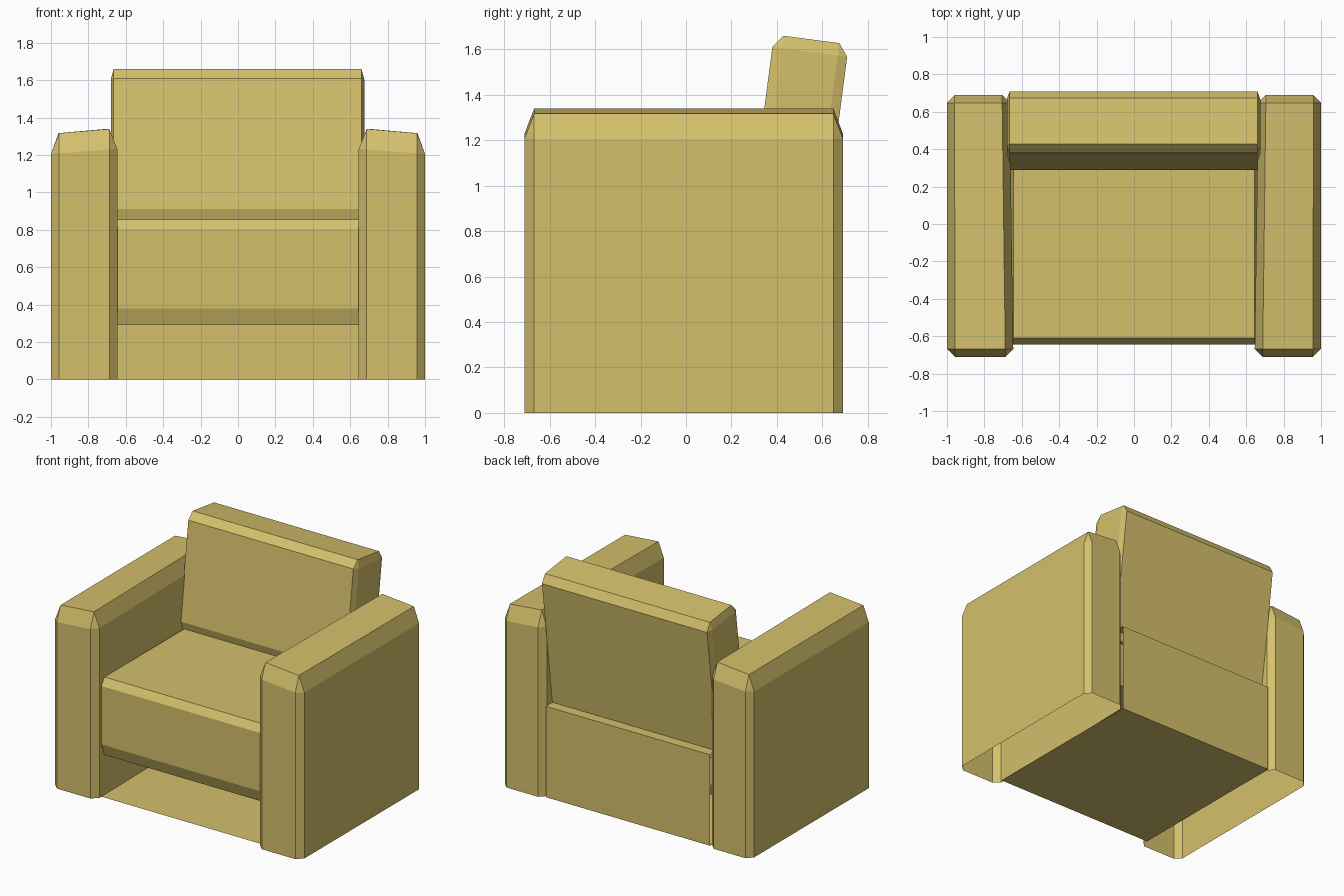
import bpy, bmesh, math
from mathutils import Matrix, Vector

if "Cube" in bpy.data.objects:
    bpy.data.objects.remove(bpy.data.objects["Cube"])

fabric = bpy.data.materials.new("mustard fabric")
fabric.diffuse_color = (0.66, 0.53, 0.15, 1)
fabric.use_nodes = True
fabric.node_tree.nodes["Principled BSDF"].inputs["Base Color"].default_value = fabric.diffuse_color


def finish(bm, name):
    me = bpy.data.meshes.new(name)
    bm.to_mesh(me)
    bm.free()
    me.materials.append(fabric)
    ob = bpy.data.objects.new(name, me)
    bpy.context.collection.objects.link(ob)
    return ob


def block(name, lo, hi, cham, cz_low, shape=None, open_bottom=False):
    """Chamfered box: hull of three inset points per corner, reshaped by shape()."""
    bm = bmesh.new()
    for i in range(8):
        up = bool(i & 4)
        c = Vector((hi[0] if i & 1 else lo[0], hi[1] if i & 2 else lo[1], hi[2] if up else lo[2]))
        dx = -cham[0] if i & 1 else cham[0]
        dy = -cham[1] if i & 2 else cham[1]
        dz = -cham[2] if up else cz_low
        for off in ((dx, dy, 0), (0, dy, dz), (dx, 0, dz)):
            p = c + Vector(off)
            bm.verts.new(shape(p) if shape else p)
    bmesh.ops.convex_hull(bm, input=bm.verts[:])
    bmesh.ops.delete(bm, geom=[v for v in bm.verts if not v.link_faces], context='VERTS')
    bmesh.ops.recalc_face_normals(bm, faces=bm.faces[:])
    if open_bottom:
        low = [f for f in bm.faces if all(v.co.z < 1e-4 for v in f.verts)]
        bmesh.ops.delete(bm, geom=low, context='FACES')
    bmesh.ops.dissolve_limit(bm, angle_limit=math.radians(2), verts=bm.verts[:], edges=bm.edges[:])
    return finish(bm, name)


# Arms: inner wall splays slightly to the back, top slopes down outward
def arm_shape(side):
    def shape(p):
        x = p.x + 0.02 * (p.y + 0.7) / 1.4 * (1 - p.x) / 0.355
        z = p.z - 0.085 * (p.x - 0.68) * p.z / 1.34
        return Vector((side * x, p.y, z))
    return shape


for side, name in ((-1, "left_arm"), (1, "right_arm")):
    block(name, (0.645, -0.71, 0), (1, 0.69, 1.34), (0.043, 0.042, 0.11), 0,
          arm_shape(side), open_bottom=True)

# Seat cushion
block("seat_cushion", (-0.66, -0.645, 0.29), (0.66, 0.55, 0.855), (0.015, 0.035, 0.052), 0.09)

# Backrest: leans back, with a long chamfer under its front
lean = Matrix.Rotation(math.radians(-7.5), 4, 'X')


def back_shape(p):
    q = p.copy()
    if q.z < -0.6:
        if q.y > 0.2:
            q.z = -0.98
        elif q.z < -0.9:
            q.y += 0.08
    return Vector((0, 0.38, 1.61)) + lean @ q


block("backrest", (-0.68, 0, -0.98), (0.675, 0.332, 0.055), (0.015, 0.042, 0.055), 0.274, back_shape)

# Base: open-fronted shell of floor, back panel and rear ledge
bm = bmesh.new()
profile = [(-0.645, 0), (0.665, 0), (0.665, 0.66), (0.35, 0.66)]
rows = [[bm.verts.new((x, y, z)) for y, z in profile] for x in (-0.66, 0.66)]
for i in range(3):
    bm.faces.new((rows[0][i], rows[0][i + 1], rows[1][i + 1], rows[1][i]))
finish(bm, "base_frame")
